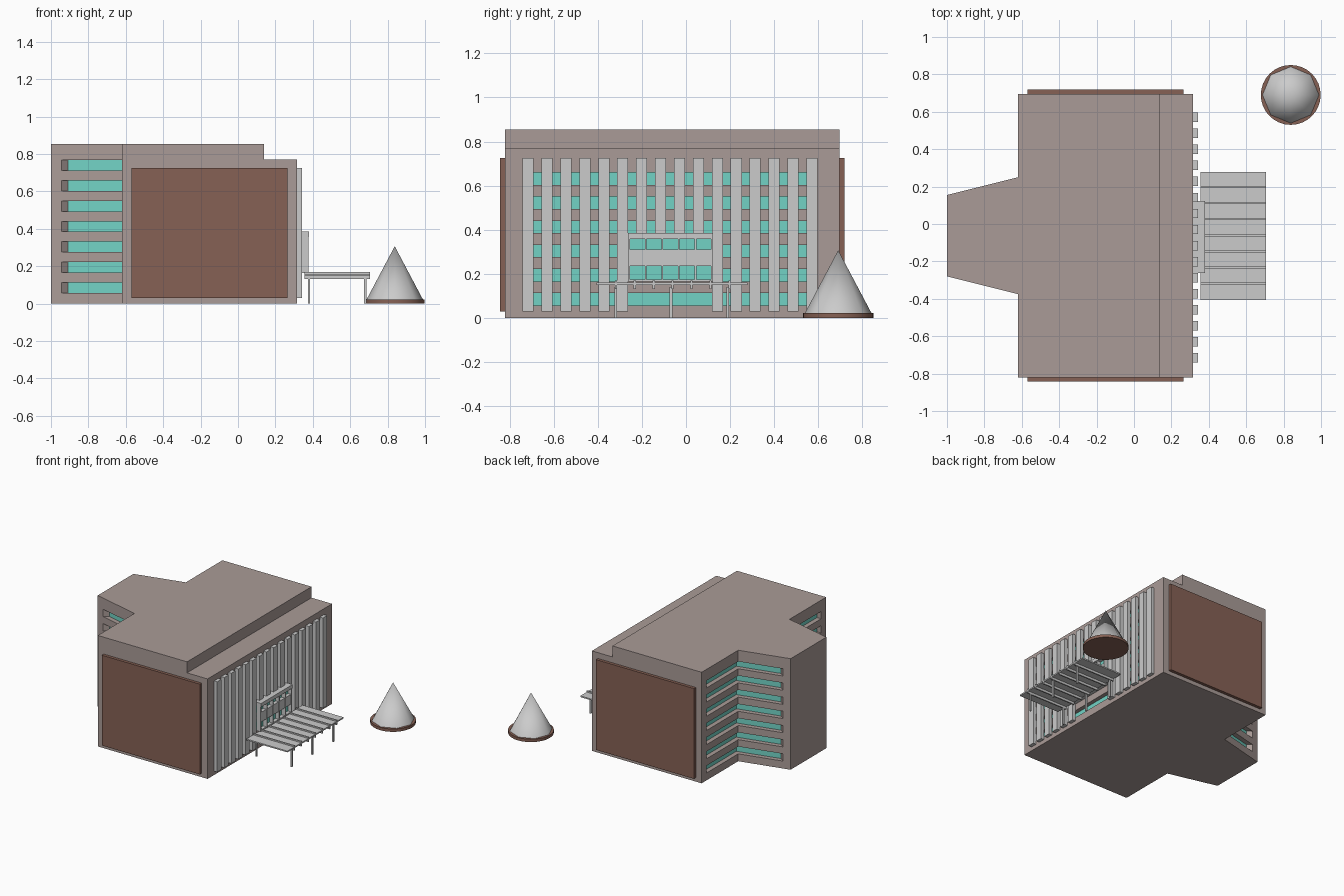
import bpy, bmesh, math

if "Cube" in bpy.data.objects:
    bpy.data.objects.remove(bpy.data.objects["Cube"])


def material(name, rgb):
    m = bpy.data.materials.new(name)
    m.diffuse_color = (*rgb, 1)
    m.use_nodes = True
    m.node_tree.nodes["Principled BSDF"].inputs["Base Color"].default_value = m.diffuse_color
    return m


STONE = material("stone", (0.40, 0.33, 0.31))
BROWN = material("brown", (0.24, 0.12, 0.09))
GLASS = material("glass", (0.17, 0.65, 0.56))


def prisms(name, items, mat=None):
    """One object from plan polygons, each item = (points, z0, z1)."""
    bm = bmesh.new()
    for pts, z0, z1 in items:
        f = bm.faces.new([bm.verts.new((x, y, z0)) for x, y in pts])
        r = bmesh.ops.extrude_face_region(bm, geom=[f])
        vs = [v for v in r["geom"] if isinstance(v, bmesh.types.BMVert)]
        bmesh.ops.translate(bm, verts=vs, vec=(0, 0, z1 - z0))
    bmesh.ops.recalc_face_normals(bm, faces=bm.faces)
    me = bpy.data.meshes.new(name)
    bm.to_mesh(me)
    bm.free()
    ob = bpy.data.objects.new(name, me)
    bpy.context.collection.objects.link(ob)
    if mat:
        me.materials.append(mat)
    return ob


def rect(x0, x1, y0, y1):
    return [(x0, y0), (x1, y0), (x1, y1), (x0, y1)]


def box(x0, x1, y0, y1, z0, z1):
    return (rect(x0, x1, y0, y1), z0, z1)


def flip(pts):
    """Mirror a plan polygon about the building axis."""
    return [(x, -0.125 - y) for x, y in pts]


# building mass: T-shaped plan
half = [(0.315, 0.695), (-0.62, 0.695), (-0.62, 0.25), (-1.0, 0.155)]
body = prisms("building_body", [(half + flip(half)[::-1], 0, 0.855)], STONE)

# window slots: rear strips wrap the inner corner, front strips run full width
inner = [(-0.58, 0.633), (-0.58, 0.219), (-0.905, 0.138)]
outer = [(-0.66, 0.633), (-0.66, 0.281), (-0.985, 0.200)]
H = 0.028
rows = [0.085 + 0.1092 * i for i in range(7)]
pane = [(a[0] + 0.06 * (b[0] - a[0]), a[1] + 0.06 * (b[1] - a[1]))
        for a, b in zip(inner, outer)]
cuts = [box(0.14, 0.5, -1, 1, 0.77, 1)]
rear_glass, front_glass = [], []
for i, z in enumerate(rows):
    for f in (flip, list):
        cuts.append((f(outer + inner[::-1]), z - H, z + H))
        rear_glass.append((f(pane + inner[::-1]), z - H, z + H))
    if i < 6:
        cuts.append(box(0.28, 0.4, -0.71, 0.566, z - H, z + H))
        front_glass.append(box(0.279, 0.285, -0.71, 0.566, z - H, z + H))
cutter = prisms("slot_cutter", cuts)
cutter.hide_render = True
cutter.hide_viewport = True
mod = body.modifiers.new("slots", "BOOLEAN")
mod.object = cutter
mod.operation = "DIFFERENCE"
mod.solver = "EXACT"
prisms("rear_windows", rear_glass, GLASS)
prisms("front_windows", front_glass, GLASS)

# brown side panels
prisms("side_panels", [box(-0.57, 0.265, -0.843, -0.82, 0.03, 0.725),
                       box(-0.57, 0.265, 0.695, 0.718, 0.03, 0.725)], BROWN)

# vertical facade fins, shortened above the entrance
fins = []
for i in range(16):
    y = -0.716 + 0.0858 * i
    fins.append(box(0.314, 0.342, y - 0.025, y + 0.025,
                    0.385 if 6 <= i <= 9 else 0.03, 0.725))
prisms("facade_fins", fins)

# entrance bay: slabs, mullions and glass
Y0, Y1 = -0.262, 0.122
bay = [box(0.314, 0.38, Y0, Y1, 0.357, 0.385),
       box(0.314, 0.372, Y0, Y1, 0.235, 0.31),
       box(0.314, 0.372, Y0, Y1, 0.165, 0.175)]
for i in range(6):
    y = Y0 + 0.004 + i * (Y1 - Y0 - 0.008) / 5
    bay.append(box(0.314, 0.376, y - 0.004, y + 0.004, 0.166, 0.36))
prisms("entrance_bay", bay)
prisms("entrance_glass", [box(0.335, 0.345, Y0, Y1, 0.17, 0.36)], GLASS)

# entrance canopy with ribs and posts
prisms("canopy_deck", [box(0.355, 0.705, -0.405, 0.278, 0.15, 0.16)])
rib_y = [-0.318 + 0.0858 * i for i in range(7)]
prisms("canopy_ribs", [box(0.355, 0.705, y - 0.005, y + 0.005, 0.132, 0.17)
                       for y in rib_y])
prisms("canopy_posts", [box(x - 0.006, x + 0.006, y - 0.006, y + 0.006, 0, 0.14)
                        for x in (0.38, 0.68) for y in (-0.318, -0.068, 0.19)])

# cone on a round base
bpy.ops.mesh.primitive_cylinder_add(vertices=32, radius=0.16, depth=0.022,
                                    location=(0.838, 0.69, 0.011))
base = bpy.context.object
base.name = "cone_base"
base.data.materials.append(BROWN)
bpy.ops.object.shade_smooth_by_angle(angle=math.radians(30))
bpy.ops.mesh.primitive_cone_add(vertices=8, radius1=0.152, radius2=0, depth=0.287,
                                location=(0.838, 0.69, 0.1635))
bpy.context.object.name = "cone"
bpy.ops.object.shade_smooth_by_angle(angle=math.radians(50))
